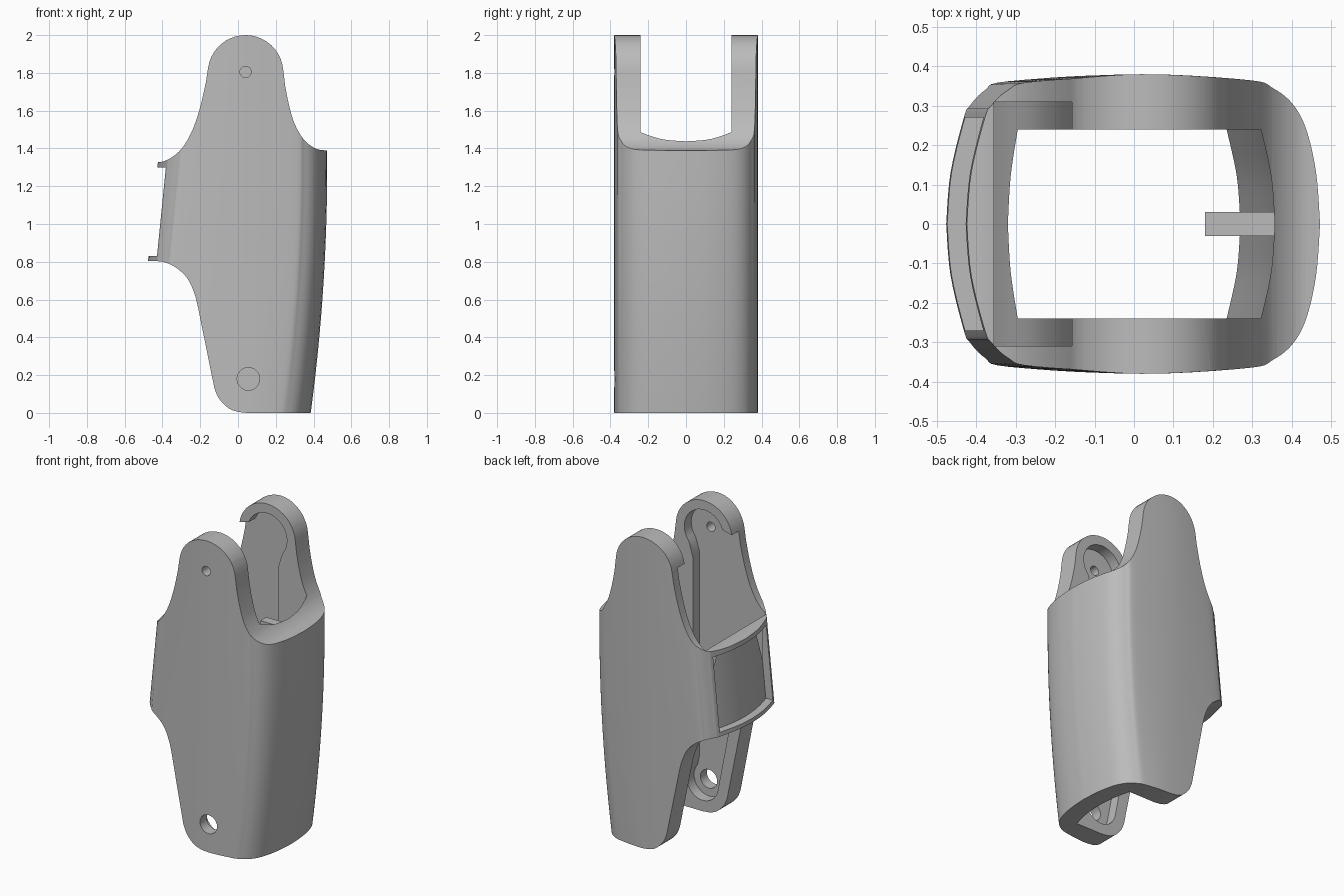
import bpy, bmesh, math

if "Cube" in bpy.data.objects:
    bpy.data.objects.remove(bpy.data.objects["Cube"])

grey = bpy.data.materials.new("plain grey")
grey.use_nodes = True
grey.diffuse_color = (0.5, 0.5, 0.5, 1)
grey.node_tree.nodes["Principled BSDF"].inputs["Base Color"].default_value = grey.diffuse_color


def curve(points, steps=5):
    """Smooth open curve through the points."""
    out = []
    for i in range(len(points) - 1):
        a, b = points[max(i - 1, 0)], points[i]
        c, d = points[i + 1], points[min(i + 2, len(points) - 1)]
        for s in range(steps):
            t = s / steps
            out.append(tuple(0.5 * (2 * q + (r - p) * t + (2 * p - 5 * q + 4 * r - s4) * t * t
                                    + (3 * q - p - 3 * r + s4) * t ** 3)
                             for p, q, r, s4 in zip(a, b, c, d)))
    return out + [points[-1]]


def arc(cx, cz, r, start, end, n=20):
    return [(cx + r * math.cos(math.radians(start + (end - start) * i / n)),
             cz + r * math.sin(math.radians(start + (end - start) * i / n))) for i in range(n + 1)]


def loft(name, rings):
    """Solid skinned through rings of equal length, capped at both ends."""
    bm = bmesh.new()
    loops = [[bm.verts.new(p) for p in ring] for ring in rings]
    n = len(loops[0])
    for lo, hi in zip(loops, loops[1:]):
        for i in range(n):
            bm.faces.new((lo[i], lo[(i + 1) % n], hi[(i + 1) % n], hi[i]))
    bm.faces.new(loops[0][::-1])
    bm.faces.new(loops[-1])
    bmesh.ops.recalc_face_normals(bm, faces=bm.faces)
    mesh = bpy.data.meshes.new(name)
    bm.to_mesh(mesh)
    bm.free()
    mesh.materials.append(grey)
    obj = bpy.data.objects.new(name, mesh)
    bpy.context.collection.objects.link(obj)
    return obj


def prism(name, outline, y0, y1):
    return loft(name, [[(x, y, z) for x, z in outline] for y in (y0, y1)])


def combine(target, tool, operation):
    mod = target.modifiers.new(operation, 'BOOLEAN')
    mod.operation, mod.solver, mod.object = operation, 'EXACT', tool
    bpy.context.view_layer.update()
    result = bpy.data.meshes.new_from_object(
        target.evaluated_get(bpy.context.evaluated_depsgraph_get()))
    target.modifiers.clear()
    target.data = result
    bpy.data.objects.remove(tool)


def right_x(z):
    return 0.385 + 0.087 * (1 - (1 - min(z, 1.3) / 1.3) ** 2)


def left_x(z):
    return -0.557 + 0.1 * z


def mirrored(half):
    return half + [(x, -y) for x, y in half[-2:0:-1]]


def outer_ring(z):
    r, l = right_x(z), left_x(z)
    half = curve([(r, 0), (r - 0.01, 0.13), (r - 0.035, 0.24), (r - 0.07, 0.305),
                  (r - 0.12, 0.345), (r - 0.18, 0.365), (0.02, 0.38), (l + 0.16, 0.362),
                  (l + 0.1, 0.34), (l + 0.06, 0.3), (l + 0.045, 0.27), (l + 0.011, 0.13), (l, 0)])
    return [(x, y, z) for x, y in mirrored(half)]


def cavity_ring(z):
    r = right_x(z) - 0.115
    half = curve([(r, 0), (r - 0.009, 0.12), (r - 0.035, 0.24)])
    half += curve([(-0.295, 0.24), (-0.313, 0.12), (-0.32, 0)])
    return [(x, y, z) for x, y in mirrored(half)]


def panel_ring(z):
    l = left_x(z)
    inner = [(l + 0.05 + 0.045 * (y / 0.27) ** 2, y) for y in [0.27 * i / 8 for i in range(-8, 9)]]
    return [(x, y, z) for x, y in inner + [(-0.8, 0.27), (-0.8, -0.27)]]


# Curved shell, trimmed to the side outline
levels = [-0.1 + 2.2 * i / 22 for i in range(23)]
body = loft("housing_body", [outer_ring(z) for z in levels])
outline = [(0.05, 0), (0.7, 0), (0.7, 1.39)]
outline += curve([(0.46, 1.39), (0.41, 1.4), (0.35, 1.445), (0.30, 1.53), (0.27, 1.63),
                  (0.25, 1.73)])
outline += arc(0.04, 1.8, 0.2, 5, 172)
outline += curve([(-0.17, 1.75), (-0.2, 1.62), (-0.24, 1.5), (-0.29, 1.41), (-0.34, 1.36),
                  (-0.39, 1.333), (-0.43, 1.328)])
outline += [(-0.8, 1.325), (-0.8, 0.805)]
outline += curve([(-0.46, 0.805), (-0.39, 0.798), (-0.33, 0.77), (-0.27, 0.715), (-0.23, 0.63),
                  (-0.21, 0.55)])
outline += curve([(-0.125, 0.13), (-0.1, 0.075), (-0.05, 0.025), (0, 0.005)])
combine(body, prism("outline_cutter", outline, -0.6, 0.6), 'INTERSECT')

# Open centre between the two cheeks
combine(body, loft("cavity_cutter", [cavity_ring(z) for z in levels]), 'DIFFERENCE')

# Shallow pockets inside the cheeks, open toward the window side
pocket = arc(0.04, 1.8, 0.14, -40, 160)
pocket += [(-0.157, 1.83), (-0.355, 1.83), (-0.355, 0.88)]
pocket += curve([(-0.33, 0.86), (-0.24, 0.79), (-0.17, 0.69), (-0.14, 0.58)])
pocket += arc(0.05, 0.18, 0.11, 190, 400)
pocket += [(0.12, 0.32), (0.12, 1.62)]
combine(body, prism("pocket_cutter", pocket, -0.31, 0.31), 'DIFFERENCE')

# Recessed panel between the upper and lower lips
combine(body, loft("panel_cutter", [panel_ring(0.83 + 0.47 * i / 5) for i in range(6)]), 'DIFFERENCE')

# Pivot holes through the front cheek only
for x, z, radius in ((0.04, 1.805, 0.03), (0.055, 0.18, 0.06)):
    hole = arc(x, z, radius, 0, 345, 23)
    combine(body, prism("hole_cutter", hole, -0.6, -0.1), 'DIFFERENCE')

# Small tab on the inside of the tall wall
tab = prism("inner_tab", [(0.18, 1.39), (0.37, 1.39), (0.37, 1.2), (0.18, 1.35)], -0.03, 0.03)

bpy.ops.object.select_all(action='DESELECT')
body.select_set(True)
bpy.context.view_layer.objects.active = body
bpy.ops.object.shade_smooth_by_angle(angle=math.radians(25))
